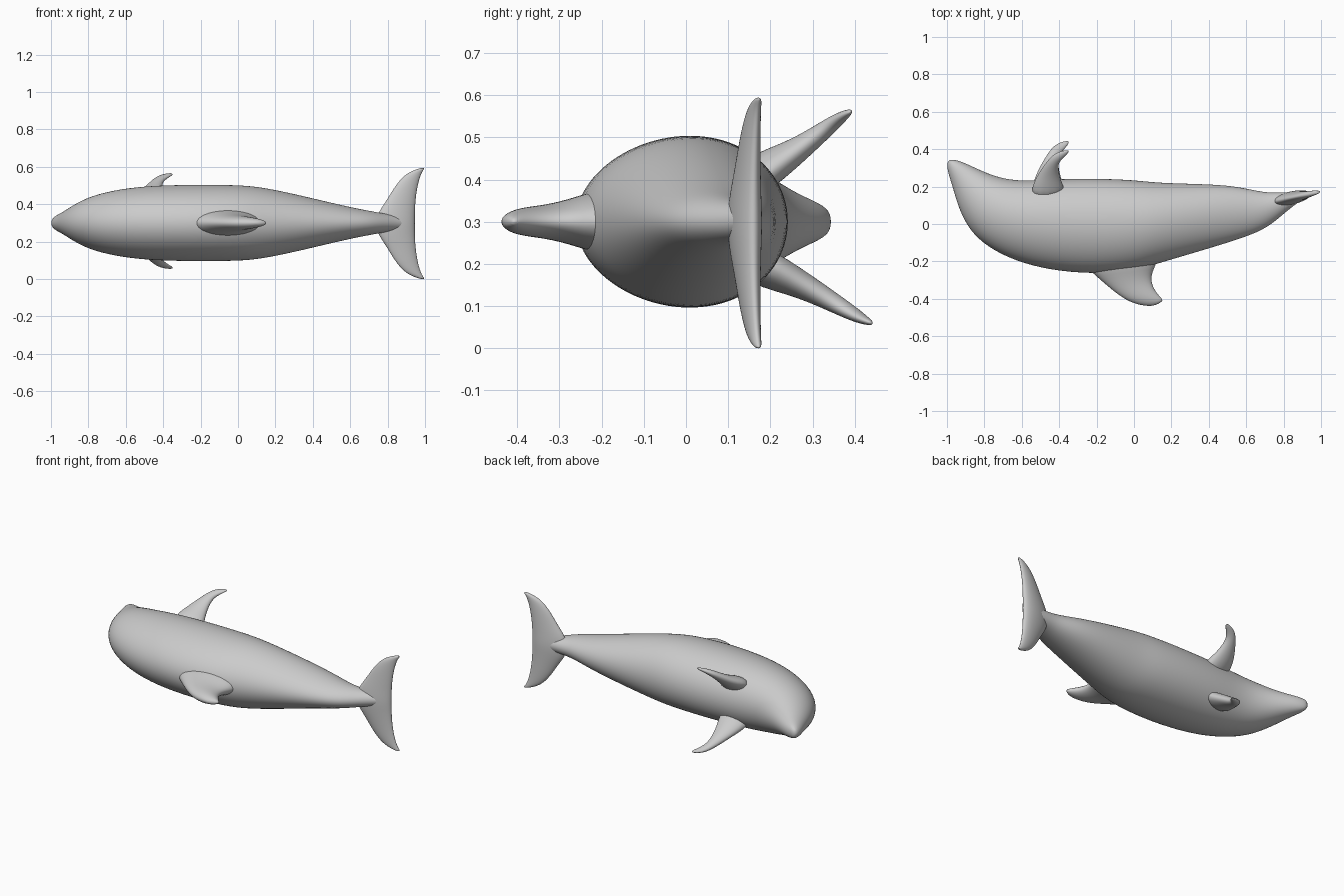
import bpy, bmesh, math
from mathutils import Vector

if "Cube" in bpy.data.objects:
    bpy.data.objects.remove(bpy.data.objects["Cube"])

skin = bpy.data.materials.new("plain_grey")
skin.use_nodes = True
skin.diffuse_color = (0.6, 0.6, 0.6, 1)
skin.node_tree.nodes["Principled BSDF"].inputs["Base Color"].default_value = (0.6, 0.6, 0.6, 1)

MID = 0.3  # height of the plane of symmetry


def loft(name, rings, normal, sides=12, pear=0.0):
    """Skin oval rings, each given by two opposite points and a half thickness."""
    bm = bmesh.new()
    normal = Vector(normal).normalized()
    fit = 3 / (2 + math.cos(2 * math.pi / sides))  # offsets subdivision shrinkage
    loops = []
    for p, q, t in rings:
        p, q = Vector(p), Vector(q)
        centre, u = (p + q) / 2, (p - q) / 2
        loop = []
        for i in range(sides):
            a = 2 * math.pi * i / sides
            c, s = math.cos(a), math.sin(a)
            loop.append(bm.verts.new(centre + fit * (u * c + normal * (t * s * (1 + pear * c)))))
        loops.append(loop)
    for a, b in zip(loops, loops[1:]):
        for i in range(sides):
            j = (i + 1) % sides
            bm.faces.new((a[i], a[j], b[j], b[i]))
    bm.faces.new(loops[0][::-1])
    bm.faces.new(loops[-1])
    bmesh.ops.recalc_face_normals(bm, faces=bm.faces)
    mesh = bpy.data.meshes.new(name)
    bm.to_mesh(mesh)
    bm.free()
    mesh.materials.append(skin)
    mesh.shade_smooth()
    obj = bpy.data.objects.new(name, mesh)
    bpy.context.collection.objects.link(obj)
    sub = obj.modifiers.new("Smooth", "SUBSURF")
    sub.levels = sub.render_levels = 2
    return obj


# Body from snout to tail: belly x, y, back x, y, half width
body = [
    (-0.975, 0.348, -1.0, 0.335, 0.024),
    (-0.92, 0.333, -0.998, 0.285, 0.045),
    (-0.86, 0.305, -0.972, 0.21, 0.064),
    (-0.78, 0.268, -0.94, 0.09, 0.100),
    (-0.70, 0.243, -0.88, -0.035, 0.140),
    (-0.62, 0.232, -0.78, -0.125, 0.166),
    (-0.53, 0.232, -0.64, -0.195, 0.187),
    (-0.40, 0.240, -0.46, -0.245, 0.200),
    (-0.20, 0.243, -0.22, -0.268, 0.204),
    (0.00, 0.235, 0.00, -0.250, 0.202),
    (0.12, 0.220, 0.12, -0.213, 0.192),
    (0.30, 0.215, 0.30, -0.160, 0.155),
    (0.50, 0.208, 0.50, -0.100, 0.107),
    (0.62, 0.185, 0.62, -0.060, 0.080),
    (0.70, 0.168, 0.71, -0.020, 0.064),
    (0.77, 0.168, 0.79, 0.045, 0.050),
    (0.86, 0.170, 0.86, 0.105, 0.038),
    (0.92, 0.170, 0.92, 0.140, 0.018),
]
loft("body", [((bx, by, MID), (kx, ky, MID), h) for bx, by, kx, ky, h in body],
     (0, 0, 1), sides=24, pear=0.08)

# Back fin: front edge x, y, rear edge x, y, half thickness
fin = [
    (-0.29, -0.20, 0.16, -0.14, 0.090),
    (-0.20, -0.28, 0.095, -0.25, 0.056),
    (-0.12, -0.35, 0.090, -0.31, 0.040),
    (-0.04, -0.41, 0.113, -0.36, 0.034),
    (0.04, -0.437, 0.145, -0.395, 0.024),
    (0.11, -0.440, 0.158, -0.412, 0.010),
]
loft("back_fin", [((a, b, MID), (c, d, MID), t) for a, b, c, d, t in fin], (0, 0, 1))

# Flippers: front edge x, y, z, rear edge x, y, z, half thickness
flipper = [
    (-0.57, 0.13, 0.41, -0.35, 0.15, 0.38, 0.055),
    (-0.525, 0.25, 0.46, -0.395, 0.235, 0.445, 0.034),
    (-0.475, 0.32, 0.510, -0.408, 0.30, 0.495, 0.024),
    (-0.44, 0.365, 0.540, -0.400, 0.335, 0.528, 0.018),
    (-0.40, 0.387, 0.557, -0.365, 0.366, 0.550, 0.011),
    (-0.355, 0.396, 0.565, -0.345, 0.389, 0.560, 0.005),
]
for name, side, reach, spread in (("upper_flipper", 1, 1.0, 1.0), ("lower_flipper", -1, 1.22, 0.92)):
    def place(x, y, z):
        return (x, 0.17 + (y - 0.17) * reach, MID + side * (z - MID) * spread)
    loft(name, [(place(*r[:3]), place(*r[3:6]), r[6]) for r in flipper], (0, -0.4, 0.9 * side))

# Tail flukes: distance from the middle, front edge x, rear edge x, half thickness
half = [
    (0.00, 0.735, 0.945, 0.036),
    (0.06, 0.750, 0.945, 0.032),
    (0.12, 0.793, 0.948, 0.027),
    (0.19, 0.833, 0.957, 0.022),
    (0.25, 0.880, 0.972, 0.017),
    (0.28, 0.925, 0.986, 0.013),
    (0.298, 0.980, 1.000, 0.007),
]
span = [(-d, a, b, t) for d, a, b, t in half[:0:-1]] + half


def tilt(x):
    return 0.13 + (x - 0.8) * 0.22


loft("tail_flukes", [((a, tilt(a), 0.297 + d), (b, tilt(b), 0.297 + d), t) for d, a, b, t in span],
     (-0.2, 1, 0))
